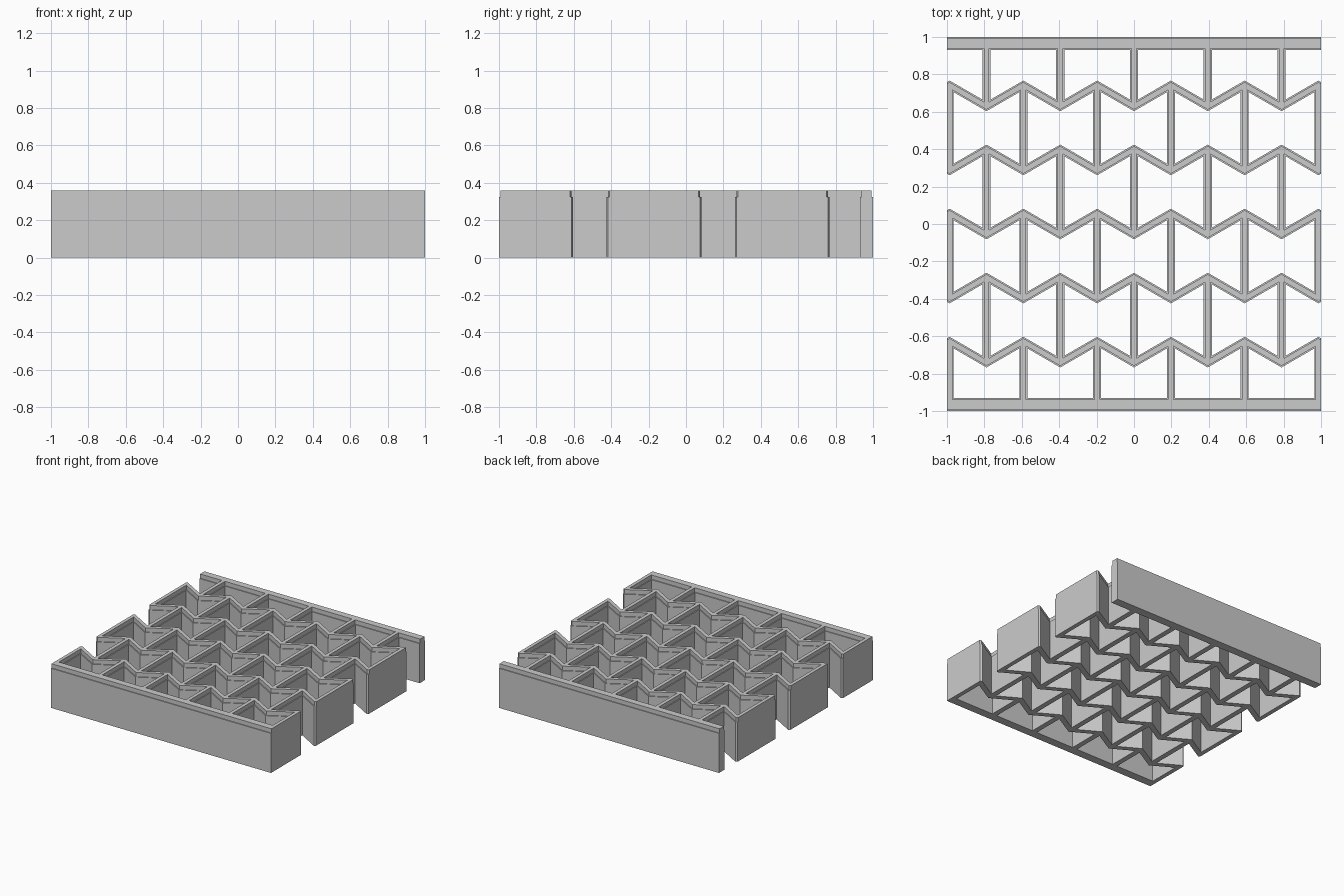
import bpy
import bmesh
from mathutils import Vector
from mathutils.geometry import delaunay_2d_cdt

cube = bpy.data.objects.get("Cube")
if cube:
    bpy.data.objects.remove(cube, do_unlink=True)

HEIGHT, LEDGE = 0.36, 0.325      # full height, height of the stepped rim
INSET = 0.007                    # how far the rim steps in
PITCH, ROW_GAP = 0.1972, 0.3425  # column and zigzag spacing
AMP = 0.057                      # zigzag half amplitude
HALF = 0.0215                    # half the wall thickness
COLUMNS = range(-5, 6)
ROWS = range(-2, 3)
SLANT = 1.155                    # vertical thickness factor of slanted walls


def clip(x):
    return max(-1.0, min(1.0, x))


def box(x0, x1, y0, y1):
    return [(x0, y0), (x1, y0), (x1, y1), (x0, y1)]


def node_y(col, row):
    """Centre line height of a zigzag row at a column."""
    return row * ROW_GAP + (AMP if (col + row) % 2 else -AMP)


def zigzag(row, half):
    """Outline of one zigzag wall, cut flush at both ends."""
    line = [(c * PITCH, node_y(c, row)) for c in COLUMNS]
    slope = 2 * AMP / PITCH
    drop = slope * (1 - 5 * PITCH) * (1 if (5 + row) % 2 else -1)
    end_y = line[0][1] - drop
    line = [(-1.0, end_y)] + line + [(1.0, end_y)]
    t = half * SLANT
    return [(x, y - t) for x, y in line] + [(x, y + t) for x, y in reversed(line)]


def plan(inset):
    """All wall outlines of the panel, shrunk by the inset."""
    half = HALF - inset
    shapes = [zigzag(r, half) for r in ROWS]
    # Front and back plates
    for y0, y1 in ((-1.0, -0.93), (0.93, 1.0)):
        shapes.append(box(-1.0, 1.0, y0 + inset, y1 - inset))
    # Straight ribs run from each valley back to the peak of the next row
    for gap in range(-3, 3):
        for c in COLUMNS:
            if (c + gap) % 2 == 0:
                y0 = node_y(c, gap) if gap >= -2 else -0.965
                y1 = node_y(c, gap + 1) if gap < 2 else 0.965
                x = c * PITCH
                shapes.append(box(clip(x - half), clip(x + half), y0, y1))
    return shapes


# Merge the overlapping outlines into one flat plan, leaving the cells open
base, rim = plan(0.0), plan(INSET)
points, polygons = [], []
for shape in base + rim:
    polygons.append(list(range(len(points), len(points) + len(shape))))
    points += [Vector(p) for p in shape]
verts, _, faces, _, _, sources = delaunay_2d_cdt(points, [], polygons, 1, 1e-5)

bm = bmesh.new()
is_rim = bm.faces.layers.int.new("rim")
bverts = [bm.verts.new((v.x, v.y, 0)) for v in verts]
for ids, source in zip(faces, sources):
    if source:
        face = bm.faces.new([bverts[i] for i in ids])
        face[is_rim] = int(any(s >= len(base) for s in source))
bmesh.ops.delete(bm, geom=[v for v in bm.verts if not v.link_faces], context='VERTS')
bmesh.ops.delete(bm, geom=[e for e in bm.edges if not e.link_faces], context='EDGES')


def raise_faces(selection, dz, keep):
    out = bmesh.ops.extrude_face_region(bm, geom=selection, use_keep_orig=keep)["geom"]
    moved = [g for g in out if isinstance(g, bmesh.types.BMVert)]
    bmesh.ops.translate(bm, vec=(0, 0, dz), verts=moved)
    return [g for g in out if isinstance(g, bmesh.types.BMFace)]


# Main walls, then the narrower rim on top
top = raise_faces(bm.faces[:], LEDGE, True)
raise_faces([f for f in top if f[is_rim]], HEIGHT - LEDGE, False)
bmesh.ops.recalc_face_normals(bm, faces=bm.faces[:])
bm.faces.layers.int.remove(is_rim)

mesh = bpy.data.meshes.new("lattice_panel")
bm.to_mesh(mesh)
bm.free()
panel = bpy.data.objects.new("lattice_panel", mesh)
bpy.context.collection.objects.link(panel)

# Plain grey
grey = bpy.data.materials.new("plain_grey")
grey.use_nodes = True
colour = (0.6, 0.6, 0.6, 1.0)
grey.diffuse_color = colour
grey.node_tree.nodes["Principled BSDF"].inputs["Base Color"].default_value = colour
mesh.materials.append(grey)
